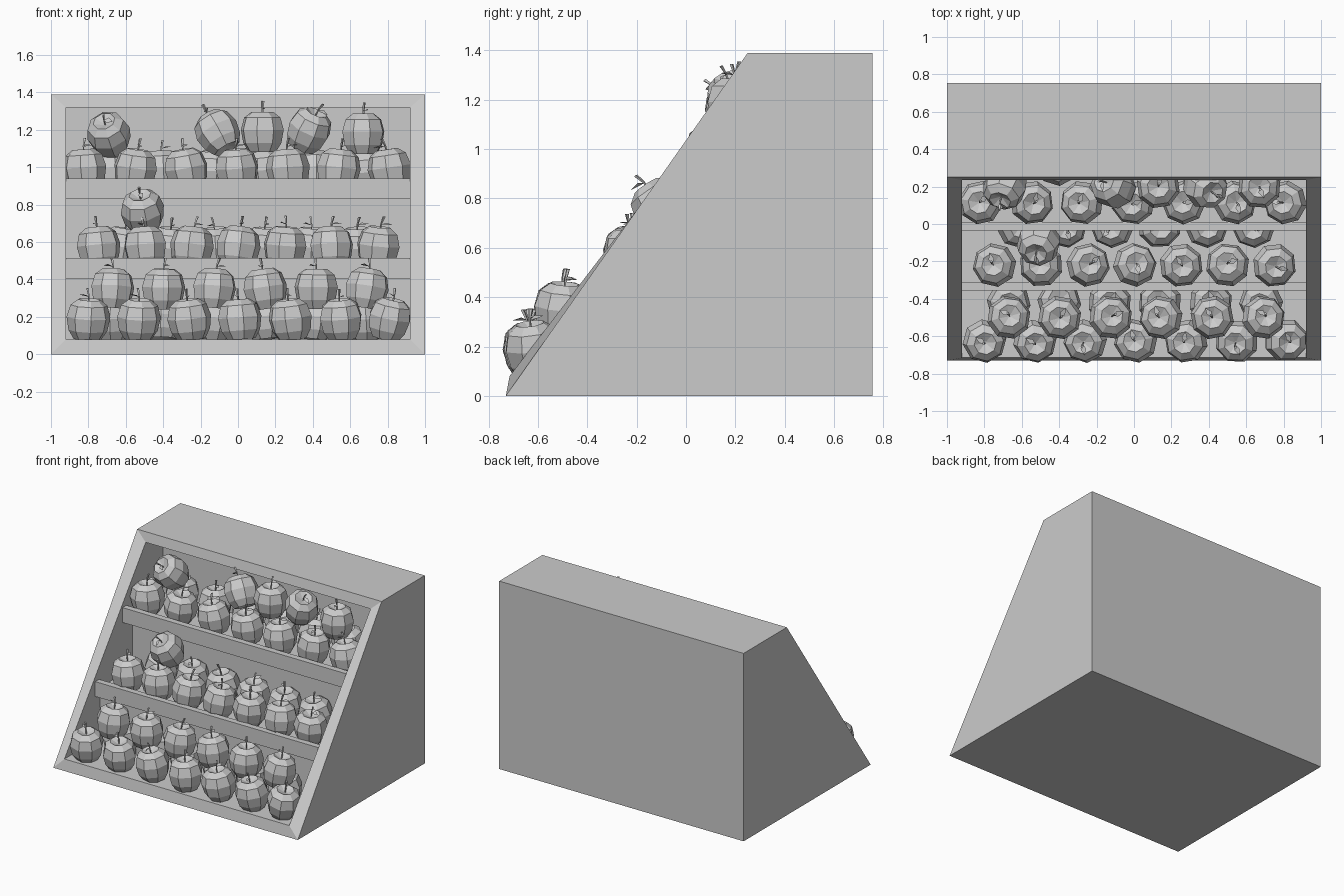
import bpy, bmesh, math, random
from mathutils import Vector

random.seed(4)
cube = bpy.data.objects.get("Cube")
if cube:
    bpy.data.objects.remove(cube)

grey = bpy.data.materials.new("plain grey")
grey.use_nodes = True
tone = (0.6, 0.6, 0.6, 1)
grey.diffuse_color = tone
grey.node_tree.nodes["Principled BSDF"].inputs["Base Color"].default_value = tone


def finish(bm, name):
    bmesh.ops.remove_doubles(bm, verts=bm.verts, dist=0.0005)
    bmesh.ops.recalc_face_normals(bm, faces=bm.faces)
    mesh = bpy.data.meshes.new(name)
    bm.to_mesh(mesh)
    bm.free()
    mesh.materials.append(grey)
    return mesh


def place(mesh, name):
    obj = bpy.data.objects.new(name, mesh)
    bpy.context.collection.objects.link(obj)
    return obj


def face(bm, points):
    return bm.faces.new([bm.verts.new(p) for p in points])


def strip(bm, profile, half, closed=False):
    """Sweep a (y, z) profile across the width."""
    pairs = list(zip(profile, profile[1:] + profile[:1]))
    for a, b in pairs if closed else pairs[:-1]:
        face(bm, [(-half, *a), (half, *a), (half, *b), (-half, *b)])


# Display stand: wedge shell, mitred sloping rim and three stepped trays
W, INNER = 1.0, 0.92
outer = [(-0.73, 0), (0.755, 0), (0.755, 1.39), (0.25, 1.39)]
steps = [(-0.715, 0.08), (-0.30, 0.08), (-0.30, 0.405),
         (-0.355, 0.405), (-0.355, 0.515), (-0.31, 0.515), (-0.31, 0.45),
         (0.08, 0.45), (0.08, 0.83),
         (-0.035, 0.83), (-0.035, 0.94), (0.01, 0.94), (0.01, 0.87),
         (0.44, 0.87), (0.44, 1.32), (0.235, 1.32)]
bm = bmesh.new()
strip(bm, outer, W)
strip(bm, steps, INNER)
for side in (-1, 1):
    face(bm, [(side * W, *p) for p in outer])
    face(bm, [(side * INNER, *p) for p in steps])
    face(bm, [(side * W, *outer[0]), (side * W, *outer[-1]),
              (side * INNER, *steps[-1]), (side * INNER, *steps[0])])
for o, i in ((outer[0], steps[0]), (outer[-1], steps[-1])):
    face(bm, [(-W, *o), (W, *o), (INNER, *i), (-INNER, *i)])
place(finish(bm, "display_stand"), "display_stand")


# Apple: eight-sided body with a dimple, bent stem and a small leaf
def tube(bm, rings, sides):
    """Skin (centre, radius) rings and close the ends."""
    loops = []
    for centre, r in rings:
        angles = [math.tau * k / sides for k in range(sides)]
        loops.append([bm.verts.new(Vector(centre) + Vector((r * math.cos(a), r * math.sin(a), 0)))
                      for a in angles])
    for low, high in zip(loops, loops[1:]):
        for k in range(sides):
            n = (k + 1) % sides
            bm.faces.new([low[k], low[n], high[n], high[k]])
    bm.faces.new(loops[0])
    bm.faces.new(loops[-1])


bm = bmesh.new()
body = [(0.02, -0.09), (0.075, -0.108), (0.105, -0.06), (0.118, 0.01),
        (0.1, 0.075), (0.06, 0.106), (0.008, 0.08)]
tube(bm, [((0, 0, z), r) for r, z in body], 8)
tube(bm, [((0, 0, 0.075), 0.004), ((0.004, 0, 0.125), 0.005), ((0.016, 0, 0.165), 0.008)], 4)
face(bm, [(0.004, 0, 0.12), (0.03, 0.016, 0.132), (0.065, 0.004, 0.125), (0.03, -0.014, 0.124)])
apple_mesh = finish(bm, "apple")


def apple(name, x, y, z, lean_x=None, lean_y=None):
    obj = place(apple_mesh, name)
    obj.location = (x, y, z)
    wobble = [random.uniform(-0.15, 0.15) for _ in range(2)]
    obj.rotation_euler = (wobble[0] if lean_x is None else lean_x,
                          wobble[1] if lean_y is None else lean_y,
                          random.uniform(0, math.tau))


def row(name, first, last, count, y, z):
    for k in range(count):
        apple(f"{name}_{k + 1}", first + (last - first) * k / (count - 1), y, z)


# Bottom tray: two rows on the floor and a stacked row
row("bottom_front_apple", -0.8, 0.55, 6, -0.625, 0.188)
apple("bottom_front_apple_7", 0.81, -0.62, 0.19, 0.15, -0.2)
row("bottom_back_apple", -0.67, 0.68, 6, -0.42, 0.188)
row("bottom_stacked_apple", -0.67, 0.69, 6, -0.5, 0.35)

# Middle tray
row("middle_front_apple", -0.745, 0.75, 7, -0.22, 0.575)
row("middle_back_apple", -0.62, 0.64, 6, -0.01, 0.57)
apple("middle_stacked_apple", -0.51, -0.1, 0.765, 0.25, 0.55)

# Top tray
row("top_front_apple", -0.82, 0.81, 7, 0.115, 0.99)
row("top_back_apple", -0.68, 0.68, 6, 0.32, 0.98)
stacked = [(-0.69, 1.175, 0.8, 0.3), (-0.11, 1.19, 0.5, -0.3), (0.13, 1.19, 0, 0),
           (0.38, 1.2, 0.1, 0.5), (0.67, 1.18, 0, 0)]
for k, (x, z, lean_x, lean_y) in enumerate(stacked):
    apple(f"top_stacked_apple_{k + 1}", x, 0.2, z, lean_x, lean_y)
